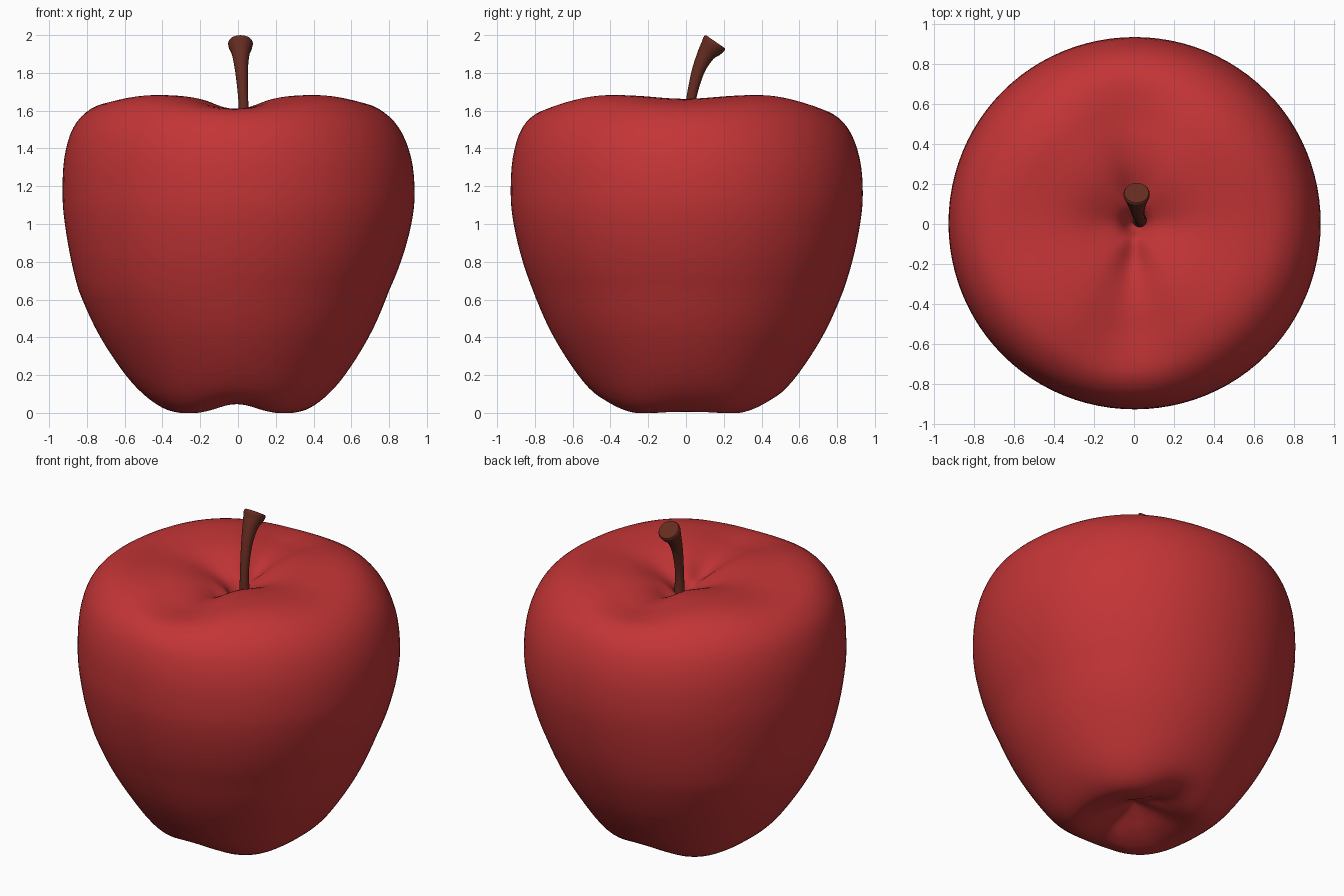
import bpy, bmesh, math
from mathutils import Vector

if "Cube" in bpy.data.objects:
    bpy.data.objects.remove(bpy.data.objects["Cube"])


def material(name, rgb):
    m = bpy.data.materials.new(name)
    m.diffuse_color = (*rgb, 1)
    m.use_nodes = True
    m.node_tree.nodes["Principled BSDF"].inputs["Base Color"].default_value = m.diffuse_color
    return m


def spline(points, steps):
    """Catmull-Rom samples through a short list of points."""
    pts = [Vector(p) for p in points]
    pts = [2 * pts[0] - pts[1]] + pts + [2 * pts[-1] - pts[-2]]
    out = []
    for a, b, c, d in zip(pts, pts[1:], pts[2:], pts[3:]):
        for i in range(steps):
            t = i / steps
            out.append(0.5 * (2 * b + (c - a) * t + (2 * a - 5 * b + 4 * c - d) * t * t
                              + (3 * b - a - 3 * c + d) * t ** 3))
    return out + [pts[-2]]


def loft(name, rings, mat):
    """Skin a list of equal rings and close both ends."""
    bm = bmesh.new()
    loops = [[bm.verts.new(p) for p in ring] for ring in rings]
    n = len(loops[0])
    for lo, hi in zip(loops, loops[1:]):
        for i in range(n):
            j = (i + 1) % n
            bm.faces.new((lo[i], lo[j], hi[j], hi[i]))
    bm.faces.new(loops[0][::-1])
    bm.faces.new(loops[-1])
    bmesh.ops.recalc_face_normals(bm, faces=bm.faces)
    me = bpy.data.meshes.new(name)
    bm.to_mesh(me)
    bm.free()
    me.materials.append(mat)
    ob = bpy.data.objects.new(name, me)
    bpy.context.collection.objects.link(ob)
    bpy.ops.object.select_all(action='DESELECT')
    ob.select_set(True)
    bpy.context.view_layer.objects.active = ob
    bpy.ops.object.shade_smooth_by_angle(angle=math.radians(50))
    return ob


def smooth(a, b, x):
    t = max(0, min(1, (x - a) / (b - a)))
    return t * t * (3 - 2 * t)


def bump(x, centre, width):
    return math.exp(-((x - centre) / width) ** 2)


red = material("apple red", (0.55, 0.035, 0.037))
brown = material("stem brown", (0.13, 0.025, 0.015))

# Fruit: revolved profile (radius, height), with four lobes at top and bottom
profile = [(0.004, .13), (.04, .115), (.10, .085), (.18, .045), (.27, .018), (.36, .020),
           (.47, .083), (.58, .20), (.71, .40), (.803, .60), (.872, .80), (.917, 1.0),
           (.932, 1.16), (.918, 1.35), (.862, 1.51), (.76, 1.615), (.63, 1.662),
           (.50, 1.677), (.38, 1.673), (.27, 1.650), (.16, 1.603), (.08, 1.545),
           (.035, 1.46), (.004, 1.42)]


def skin_point(r, z, a):
    off_x = math.asin(min(1, abs(math.sin(a))))       # angle away from the x axis
    off_y = math.pi / 2 - off_x
    groove = bump(off_y, 0, math.radians(23))
    sides = bump(off_x, 0, math.radians(25))
    lobe = math.sin(2 * a) ** 2
    near = smooth(.02, .2, r)
    if z > 1:
        fade = near * (1 - smooth(.5, .9, r))
        h = z - fade * (.068 * groove + .015 * sides) + .016 * lobe * bump(r, .66, .17)
    else:
        fade = near * (1 - smooth(.3, .52, r))
        h = z + fade * (.034 * groove - .008 * sides) - .030 * lobe * bump(r, .44, .14)
    r *= 1 + .008 * lobe * bump(z, .7, .4)
    lean = r * .03 * min(1, ((z - 1.15) / .5) ** 2)
    lean_y = lean * .7 if z > 1.15 else -lean * .3
    return (r * math.cos(a) - lean + .003, r * math.sin(a) - lean_y + .004, max(h, 0))


N = 96
angles = [2 * math.pi * i / N for i in range(N)]
loft("apple_fruit", [[skin_point(p[0], p[1], a) for a in angles]
                     for p in spline(profile, 4)], red)

# Stem: bent tube (y, z, radius) flaring to a tilted flat end
path = spline([(.015, 1.38, .045), (.014, 1.50, .032), (.018, 1.64, .026), (.055, 1.80, .033),
               (.098, 1.895, .046), (.128, 1.935, .061), (.143, 1.955, .066),
               (.150, 1.965, .061)], 4)
rings = []
for i, (y, z, r) in enumerate(path):
    d = path[min(i + 1, len(path) - 1)] - path[max(i - 1, 0)]
    t = Vector((0, d[0], d[1])).normalized()
    side = Vector((1, 0, 0))
    up = t.cross(side)
    c = Vector((.033 - .02 * smooth(1.5, 1.97, z), y + .006, z))
    rings.append([c + r * (math.cos(2 * math.pi * k / 24) * side
                           + math.sin(2 * math.pi * k / 24) * up) for k in range(24)])
loft("stem", rings, brown)
